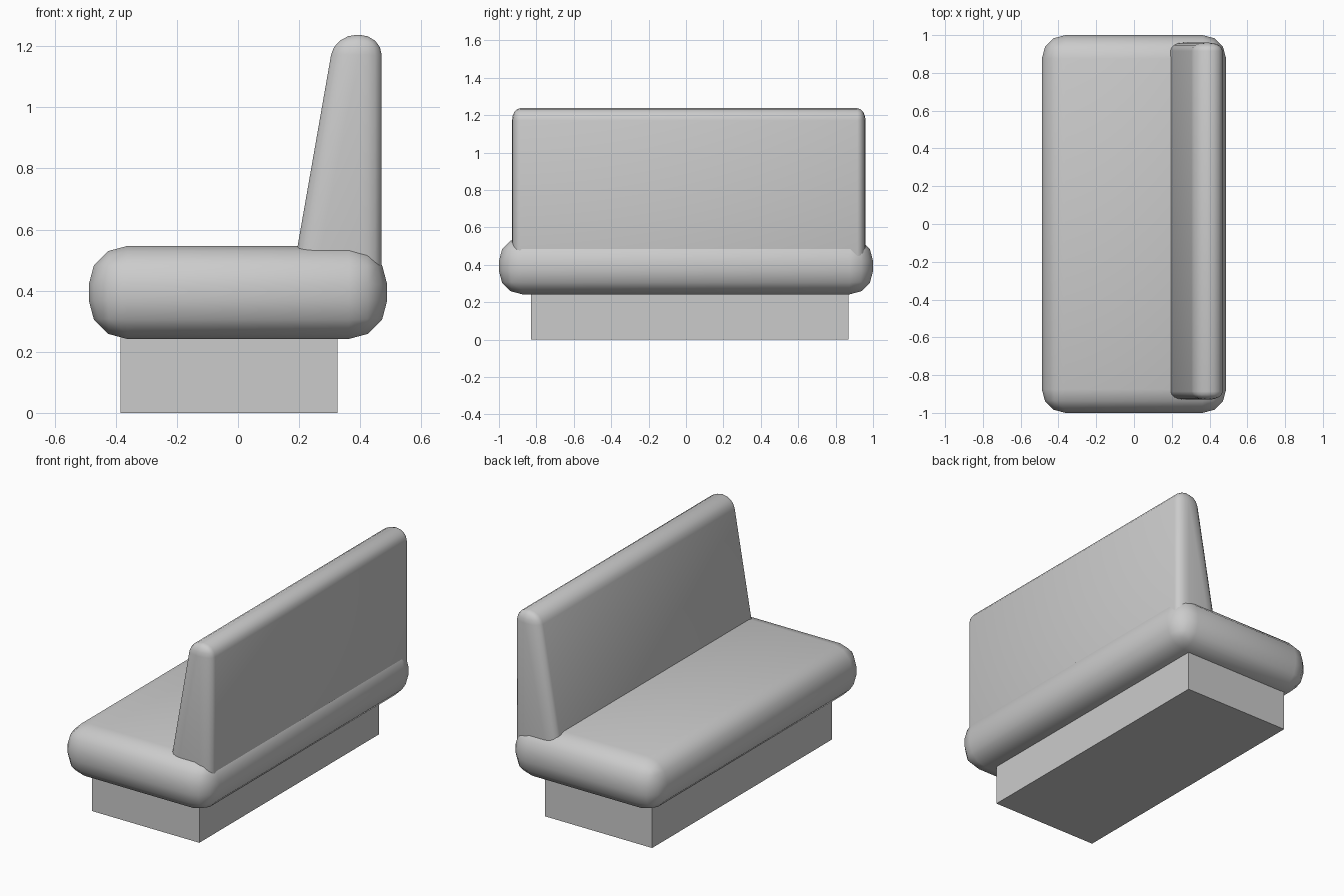
import bpy
import bmesh

if "Cube" in bpy.data.objects:
    bpy.data.objects.remove(bpy.data.objects["Cube"])


def make_object(name, bm):
    bmesh.ops.recalc_face_normals(bm, faces=bm.faces)
    mesh = bpy.data.meshes.new(name)
    bm.to_mesh(mesh)
    bm.free()
    obj = bpy.data.objects.new(name, mesh)
    bpy.context.collection.objects.link(obj)
    return obj


def prism(name, profile, y0, y1, bevel=0.0, segments=3, stretch=(1, 1, 1)):
    """Extrude an (x, z) profile along y; the bevel is made in unstretched space."""
    sx, sy, sz = stretch
    bm = bmesh.new()
    face = bm.faces.new([bm.verts.new((x / sx, y0 / sy, z / sz)) for x, z in profile])
    out = bmesh.ops.extrude_face_region(bm, geom=[face])
    for v in out["geom"]:
        if isinstance(v, bmesh.types.BMVert):
            v.co.y = y1 / sy
    bmesh.ops.recalc_face_normals(bm, faces=bm.faces)
    if bevel:
        bmesh.ops.bevel(bm, geom=bm.edges[:], offset=bevel, segments=segments,
                        profile=0.5, affect='EDGES', clamp_overlap=True)
        for f in bm.faces:
            f.smooth = True
    bmesh.ops.scale(bm, vec=stretch, verts=bm.verts)
    return make_object(name, bm)


def box_profile(x0, x1, z0, z1):
    return [(x0, z0), (x1, z0), (x1, z1), (x0, z1)]


# Plinth under the seat
prism("base", box_profile(-0.385, 0.325, 0.0, 0.28), -0.83, 0.87)

# Thick rounded seat cushion
prism("seat", box_profile(-0.488, 0.488, 0.242, 0.546), -1.0, 1.0, bevel=0.125)

# Wedge-shaped backrest with softened edges
back_profile = [(0.152, 0.3), (0.47, 0.3), (0.47, 1.237), (0.316, 1.237)]
prism("backrest", back_profile, -0.93, 0.96, bevel=0.073, segments=4,
      stretch=(1, 0.6, 0.9))
